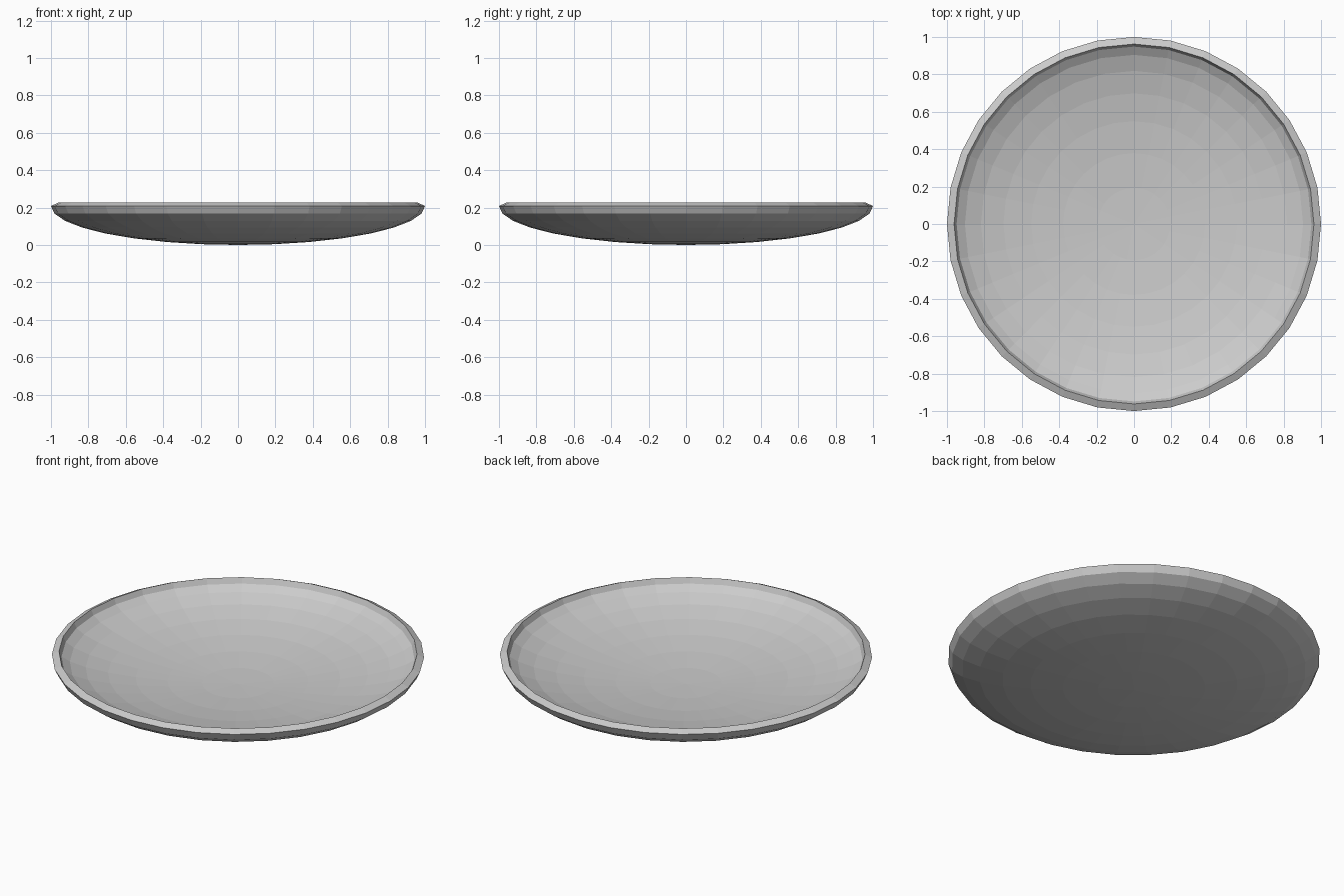
import bpy, bmesh
from math import sin, cos, pi

if "Cube" in bpy.data.objects:
    bpy.data.objects.remove(bpy.data.objects["Cube"])

SIDES, RINGS = 32, 8
RADIUS, DEPTH, WALL = 1.0, 0.208, 0.042

# Outer shell: lower half of a flattened sphere
bm = bmesh.new()
pole = bm.verts.new((0, 0, 0))
rings = []
for i in range(1, RINGS + 1):
    t = i * pi / 2 / RINGS
    r, z = RADIUS * sin(t), DEPTH * (1 - cos(t))
    rings.append([bm.verts.new((r * cos(2 * pi * k / SIDES), r * sin(2 * pi * k / SIDES), z))
                  for k in range(SIDES)])
for k in range(SIDES):
    n = (k + 1) % SIDES
    bm.faces.new((pole, rings[0][n], rings[0][k]))
    for a, b in zip(rings, rings[1:]):
        bm.faces.new((a[k], a[n], b[n], b[k]))

# All faces point outward and down
for f in bm.faces:
    f.normal_update()
    if f.normal.z > 0:
        f.normal_flip()

mesh = bpy.data.meshes.new("dish")
bm.to_mesh(mesh)
bm.free()
dish = bpy.data.objects.new("dish", mesh)
bpy.context.collection.objects.link(dish)

# Wall thickness grows inward, giving the sloped rim
wall = dish.modifiers.new("wall", 'SOLIDIFY')
wall.thickness = WALL
wall.offset = -1
